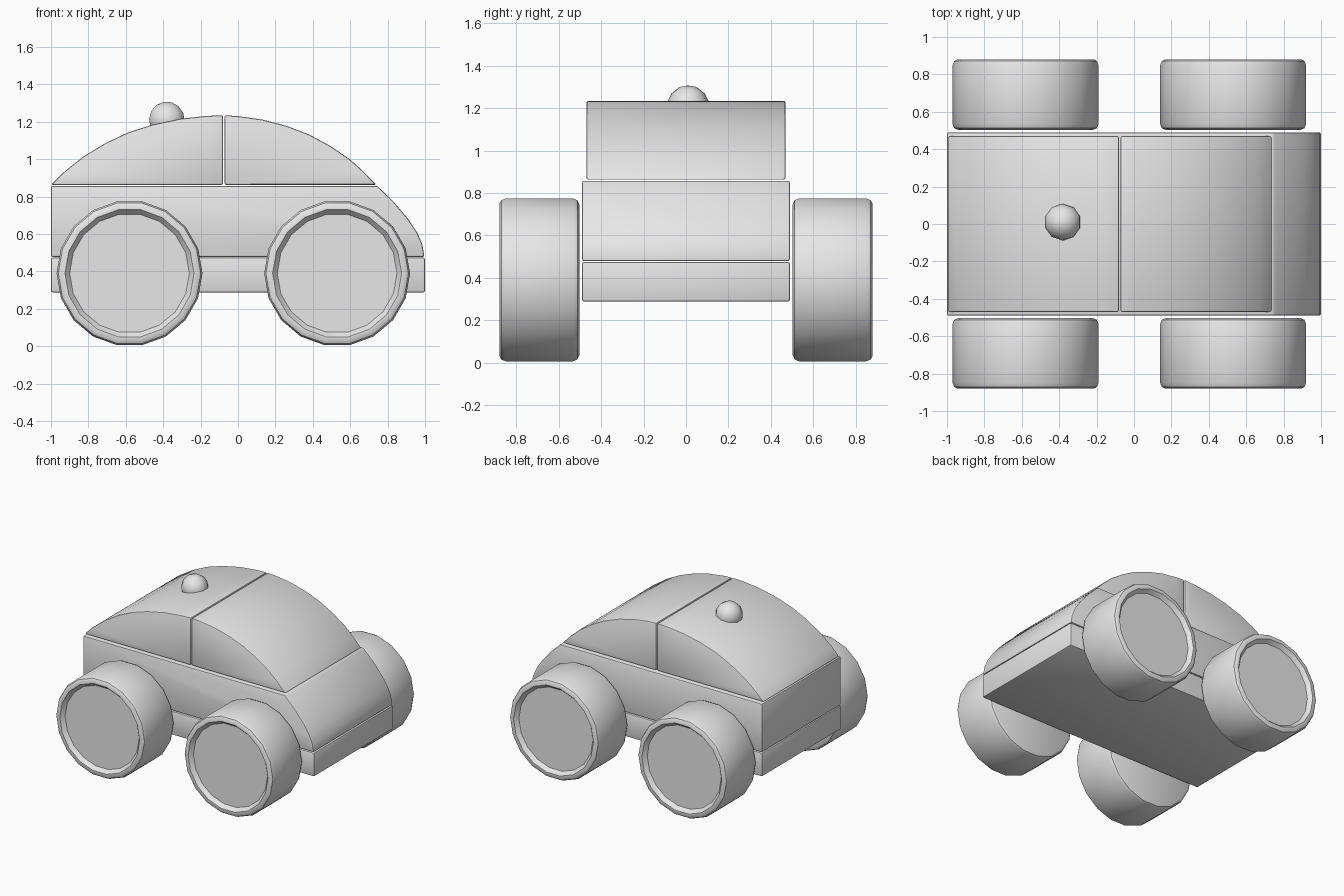
import bpy, bmesh, math
from mathutils import Matrix

if "Cube" in bpy.data.objects:
    bpy.data.objects.remove(bpy.data.objects["Cube"], do_unlink=True)

grey = bpy.data.materials.new("light grey")
grey.use_nodes = True
grey.diffuse_color = (0.8, 0.8, 0.8, 1)
grey.node_tree.nodes["Principled BSDF"].inputs["Base Color"].default_value = (0.8, 0.8, 0.8, 1)


def finish(bm, name):
    bmesh.ops.recalc_face_normals(bm, faces=bm.faces[:])
    mesh = bpy.data.meshes.new(name)
    bm.to_mesh(mesh)
    bm.free()
    mesh.materials.append(grey)
    mesh.shade_smooth()
    mesh.set_sharp_from_angle(angle=math.radians(32))
    obj = bpy.data.objects.new(name, mesh)
    bpy.context.collection.objects.link(obj)
    return obj


def slab(name, outline, half_width, bevel=0.01):
    """Side outline (x, z) extruded across y, with softened hard edges."""
    bm = bmesh.new()
    face = bm.faces.new([bm.verts.new((x, -half_width, z)) for x, z in outline])
    new = bmesh.ops.extrude_face_region(bm, geom=[face])["geom"]
    verts = [v for v in new if isinstance(v, bmesh.types.BMVert)]
    bmesh.ops.translate(bm, verts=verts, vec=(0, 2 * half_width, 0))
    bmesh.ops.recalc_face_normals(bm, faces=bm.faces[:])
    hard = [e for e in bm.edges if e.calc_face_angle(0) > math.radians(30)]
    bmesh.ops.bevel(bm, geom=hard, offset=bevel, segments=2, profile=0.5,
                    affect='EDGES', clamp_overlap=True)
    return finish(bm, name)


def wheel(name, x, side):
    """Ring-by-ring lathe: flat inner face, rounded tread, recessed hub."""
    sides, inner, outer = 18, 0.503, 0.88
    profile = [(0.36, inner), (0.381, inner + 0.009), (0.39, inner + 0.03),
               (0.39, outer - 0.03), (0.381, outer - 0.009), (0.365, outer),
               (0.345, outer), (0.32, outer - 0.03)]
    bm = bmesh.new()
    rings = []
    for r, y in profile:
        rings.append([bm.verts.new((x + r * math.cos(a), side * y, 0.39 + r * math.sin(a)))
                      for a in (math.tau * i / sides for i in range(sides))])
    for a, b in zip(rings, rings[1:]):
        for i in range(sides):
            j = (i + 1) % sides
            bm.faces.new((a[i], a[j], b[j], b[i]))
    bm.faces.new(rings[0])
    bm.faces.new(rings[-1])
    return finish(bm, name)


# Chassis and main body with a curved nose
slab("chassis", [(-1, 0.288), (1, 0.288), (1, 0.474), (-1, 0.474)], 0.49)
slab("body", [(-1, 0.478), (0.997, 0.478), (0.985, 0.545), (0.957, 0.61), (0.91, 0.68),
              (0.83, 0.775), (0.745, 0.857), (-1, 0.857)], 0.49)

# Two-piece domed cabin
slab("cabin_rear", [(-1, 0.863), (-0.079, 0.863), (-0.079, 1.235), (-0.17, 1.231),
                    (-0.31, 1.216), (-0.46, 1.184), (-0.59, 1.142), (-0.71, 1.085),
                    (-0.83, 1.012), (-0.935, 0.928)], 0.47)
slab("cabin_front", [(0.74, 0.863), (0.67, 0.935), (0.6, 0.998), (0.49, 1.073),
                     (0.38, 1.132), (0.26, 1.178), (0.13, 1.212), (0, 1.23),
                     (-0.072, 1.235), (-0.072, 0.863)], 0.47)

# Roof light, leaning with the roof slope
bm = bmesh.new()
bmesh.ops.create_uvsphere(bm, u_segments=10, v_segments=7, radius=0.1)
bmesh.ops.transform(bm, verts=bm.verts[:], matrix=Matrix.Translation((-0.38, 0.01, 1.208))
                    @ Matrix.Rotation(math.radians(-10), 4, 'Y'))
light = finish(bm, "roof_light")
light.data.set_sharp_from_angle(angle=math.radians(60))

# Four wheels
for end, x in (("rear", -0.58), ("front", 0.53)):
    for label, side in (("near", -1), ("far", 1)):
        wheel(f"{end}_wheel_{label}", x, side)
